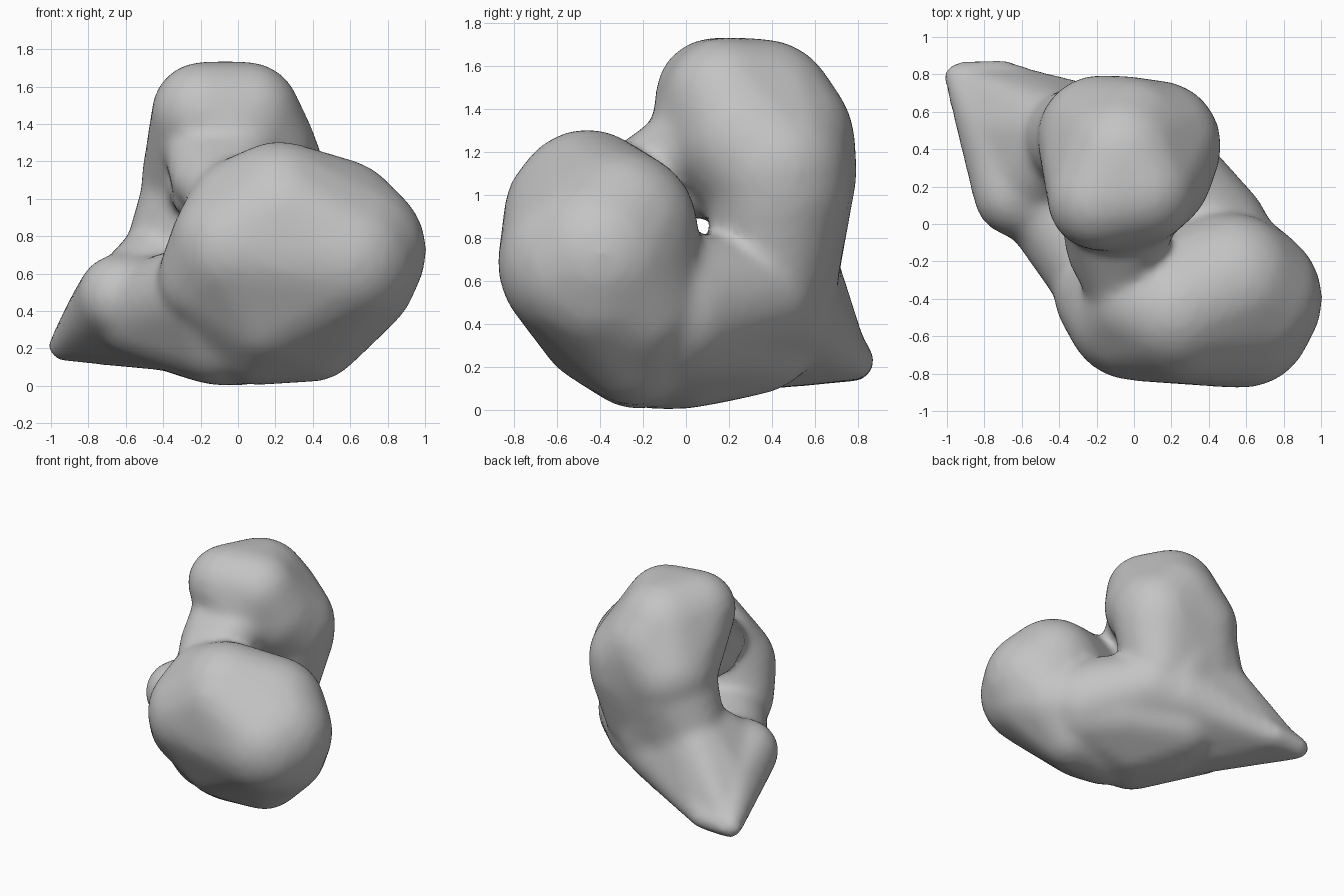
import bpy
import bmesh
from mathutils import Vector

cube = bpy.data.objects.get("Cube")
if cube:
    bpy.data.objects.remove(cube, do_unlink=True)


def add_hull(target, balls):
    """Add a convex skin stretched over balls given as (x, y, z, radius)."""
    ball = bmesh.new()
    bmesh.ops.create_icosphere(ball, subdivisions=3, radius=1)
    unit = [v.co.copy() for v in ball.verts]
    ball.free()
    hull = bmesh.new()
    for x, y, z, r in balls:
        for co in unit:
            hull.verts.new(Vector((x, y, z)) + co * r)
    bmesh.ops.convex_hull(hull, input=hull.verts[:])
    loose = [v for v in hull.verts if not v.link_faces]
    bmesh.ops.delete(hull, geom=loose, context='VERTS')
    bmesh.ops.recalc_face_normals(hull, faces=hull.faces[:])
    mesh = bpy.data.meshes.new("hull")
    hull.to_mesh(mesh)
    hull.free()
    target.from_mesh(mesh)
    bpy.data.meshes.remove(mesh)


upper_lobe = [(-.19, .13, 1.46, .275), (.05, .18, 1.45, .285), (-.06, .36, 1.385, .345),
              (-.03, .42, 1.25, .37), (.12, .42, 1.12, .35), (-.18, .46, 1.1, .34),
              (.1, .27, 1.26, .32), (-.03, .12, 1.3, .28)]
neck = [(.12, .43, 1.05, .34), (-.18, .46, 1.05, .33), (-.24, .45, .72, .28),
        (.08, .4, .68, .28)]
# Sloping back edge from the upper lobe down to the tip
back_edge = [(-.18, .45, 1.05, .33), (-.36, .46, .7, .25), (-.05, .43, .6, .28)]
back_web = [(-.36, .46, .7, .24), (-.1, .43, .5, .28), (-.62, .17, .48, .2),
            (-.73, .5, .4, .17), (-.68, .78, .22, .08), (-.9, .77, .21, .08)]
front_lobe = [(.22, -.46, .96, .35), (.25, -.53, .92, .32), (.61, -.4, .72, .4),
              (.58, -.5, .68, .38), (.0, -.47, .74, .37), (.52, -.32, .84, .38),
              (.03, -.4, .92, .31), (.61, -.4, .6, .35), (.55, -.25, .5, .32),
              (.15, -.4, .4, .29), (.4, -.24, .3, .28), (.1, -.22, .31, .31),
              (-.13, -.38, .58, .3)]
belly = [(.38, -.08, .43, .33), (.18, .1, .42, .32), (-.1, -.15, .31, .31),
         (.02, -.02, .31, .31), (-.2, .32, .38, .31), (-.2, .13, .33, .3),
         (-.5, .18, .4, .27), (-.15, -.3, .5, .28)]
# Broad face that closes the cleft from below
cleft_floor = [(.6, -.34, .55, .28), (.4, -.06, .46, .33), (.12, .34, .54, .27),
               (-.1, .42, .5, .28)]
tail = [(-.22, .4, .46, .29), (-.63, .16, .48, .23), (-.72, .45, .4, .19),
        (-.94, .79, .21, .08), (-.7, .79, .23, .09), (-.3, .1, .36, .29)]
bridge = [(-.2, .06, 1.25, .2), (.05, .06, 1.26, .2), (-.22, -.16, 1.1, .14),
          (.02, -.17, 1.12, .13), (-.1, -.34, 1.02, .16)]
# Thin inner wall that narrows the opening between the lobes
inner_wall = [(-.24, .17, 1.05, .14), (-.05, .2, 1.05, .16), (-.24, -.1, 1.0, .11),
              (-.05, -.12, 1.02, .11)]

# Join the volumes, then fuse them into one soft skin
bm = bmesh.new()
for part in (upper_lobe, neck, back_edge, back_web, front_lobe, belly, cleft_floor,
             tail, bridge, inner_wall):
    add_hull(bm, part)
mesh = bpy.data.meshes.new("heart_body")
bm.to_mesh(mesh)
bm.free()
heart = bpy.data.objects.new("heart_body", mesh)
bpy.context.collection.objects.link(heart)

remesh = heart.modifiers.new("fuse", 'REMESH')
remesh.mode = 'VOXEL'
remesh.voxel_size = 0.028
remesh.use_smooth_shade = True
smooth = heart.modifiers.new("soften", 'SMOOTH')
smooth.factor = 0.5
smooth.iterations = 16

# Plain grey surface
grey = bpy.data.materials.new("plain_grey")
grey.use_nodes = True
colour = (.55, .55, .55, 1)
grey.diffuse_color = colour
grey.node_tree.nodes["Principled BSDF"].inputs["Base Color"].default_value = colour
mesh.materials.append(grey)
